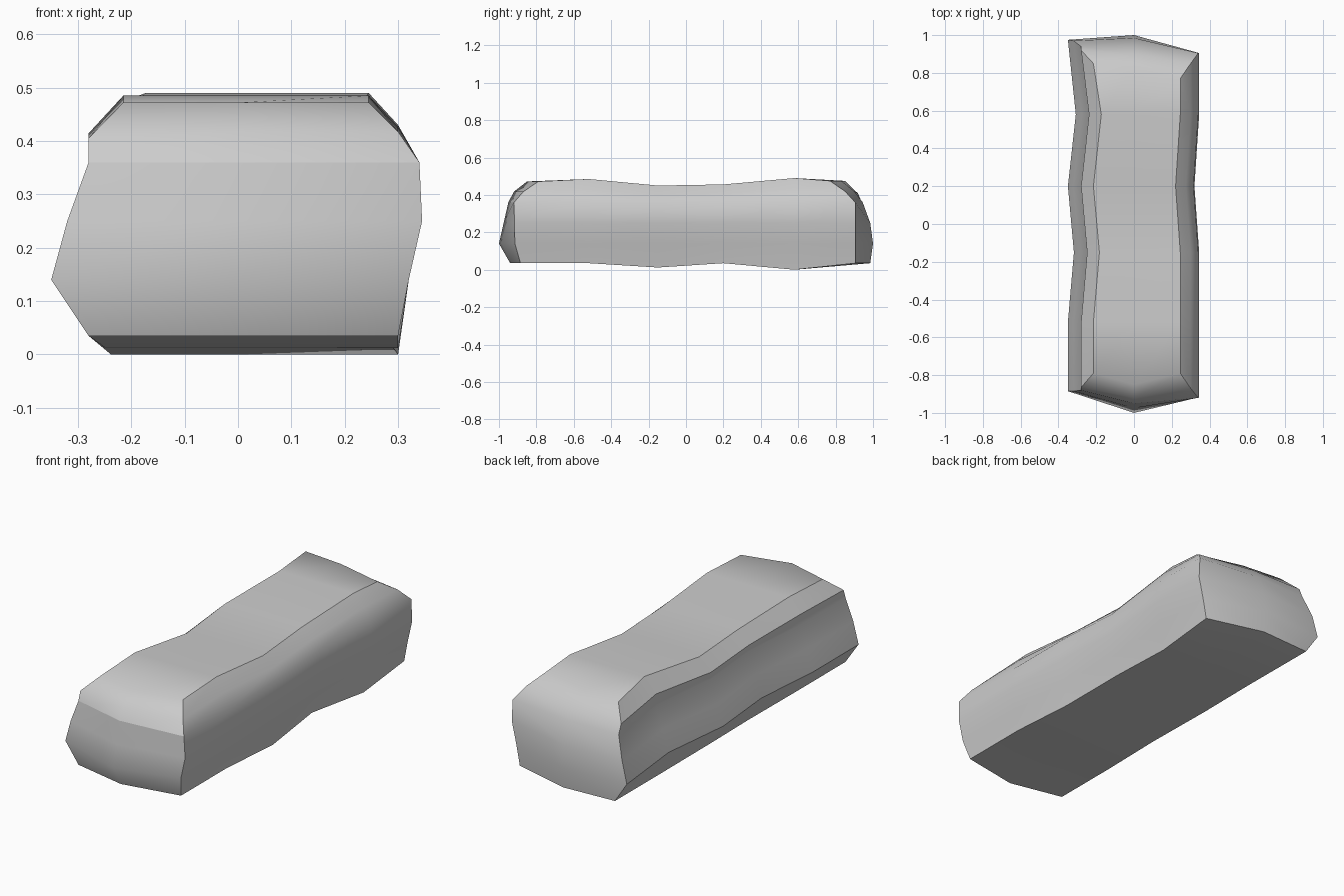
import bpy
import bmesh

cube = bpy.data.objects.get("Cube")
if cube:
    bpy.data.objects.remove(cube)

# Side profiles from bottom to top: x of each row, with shared row heights
LEFT = [-0.28, -0.35, -0.32, -0.28, -0.28, -0.215]
RIGHT = [0.30, 0.32, 0.345, 0.34, 0.30, 0.245]
ROW_Z = [0.03, 0.14, 0.25, 0.36, 0.43, 0.49]

# Stations along the length: y, inward waviness per side, bottom and top height
STATIONS = [
    (None, 0.0, 0.0, 0.035, 0.472),
    (-0.52, 0.0, 0.0, 0.035, 0.485),
    (-0.15, 0.032, 0.0, 0.012, 0.45),
    (0.2, 0.0, -0.025, 0.035, 0.456),
    (0.58, 0.042, 0.0, 0.0, 0.49),
    (None, 0.0, 0.0, 0.035, 0.475),
]

# Rounded ends: y of each row at the -x side, the middle and the +x side
FRONT = {
    "L": [-0.88, -0.885, -0.885, -0.88, -0.865, -0.79],
    "C": [-0.94, -1.0, -0.975, -0.95, -0.92, -0.85],
    "R": [-0.885, -0.915, -0.917, -0.92, -0.87, -0.79],
}
BACK = {
    "L": [0.97, 0.975, 0.97, 0.94, 0.92, 0.85],
    "C": [0.985, 1.0, 0.985, 0.945, 0.9, 0.83],
    "R": [0.905, 0.905, 0.905, 0.905, 0.85, 0.77],
}
LAST = len(STATIONS) - 1
TOP = len(ROW_Z) - 1

bm = bmesh.new()
grid = {}


def point(col, j, k):
    """Vertex of a column (L, C, R) at station j and row k."""
    key = (col, j, k)
    if key not in grid:
        y, wave_l, wave_r, low, high = STATIONS[j]
        if y is None:
            y = (FRONT if j == 0 else BACK)[col][k]
        x = {"L": LEFT[k] + wave_l, "C": 0.0, "R": RIGHT[k] + wave_r}[col]
        z = ROW_Z[k]
        if k == 0:
            z = low
        elif k == TOP:
            z = high
        elif k == TOP - 1:
            z += (high - ROW_Z[TOP]) * 0.7 - (0.012 if col == "L" else 0)
        grid[key] = bm.verts.new((x, y, z))
    return grid[key]


def quad(*keys):
    bm.faces.new([point(*key) for key in keys])


# Long sides, top and underside
for j in range(LAST):
    for col in "LR":
        for k in range(TOP):
            quad((col, j, k), (col, j + 1, k), (col, j + 1, k + 1), (col, j, k + 1))
    for k in (0, TOP):
        for a, b in ("LC", "CR"):
            quad((a, j, k), (b, j, k), (b, j + 1, k), (a, j + 1, k))

# End faces
for j in (0, LAST):
    for k in range(TOP):
        for a, b in ("LC", "CR"):
            quad((a, j, k), (b, j, k), (b, j, k + 1), (a, j, k + 1))

bmesh.ops.recalc_face_normals(bm, faces=bm.faces)
mesh = bpy.data.meshes.new("stone_block")
bm.to_mesh(mesh)
bm.free()

block = bpy.data.objects.new("stone_block", mesh)
bpy.context.collection.objects.link(block)

# Stone colour
stone = bpy.data.materials.new("stone_grey")
stone.use_nodes = True
grey = (0.6, 0.6, 0.6, 1.0)
stone.diffuse_color = grey
stone.node_tree.nodes["Principled BSDF"].inputs["Base Color"].default_value = grey
mesh.materials.append(stone)

# Smooth surface with hard corners
bpy.ops.object.select_all(action="DESELECT")
block.select_set(True)
bpy.context.view_layer.objects.active = block
bpy.ops.object.shade_smooth_by_angle(angle=0.7)

# Extra crease across the front end
for edge in mesh.edges:
    ends = [mesh.vertices[i].co for i in edge.vertices]
    if all(abs(p.z - ROW_Z[3]) < 0.001 and p.y < -0.8 for p in ends):
        edge.use_edge_sharp = True
